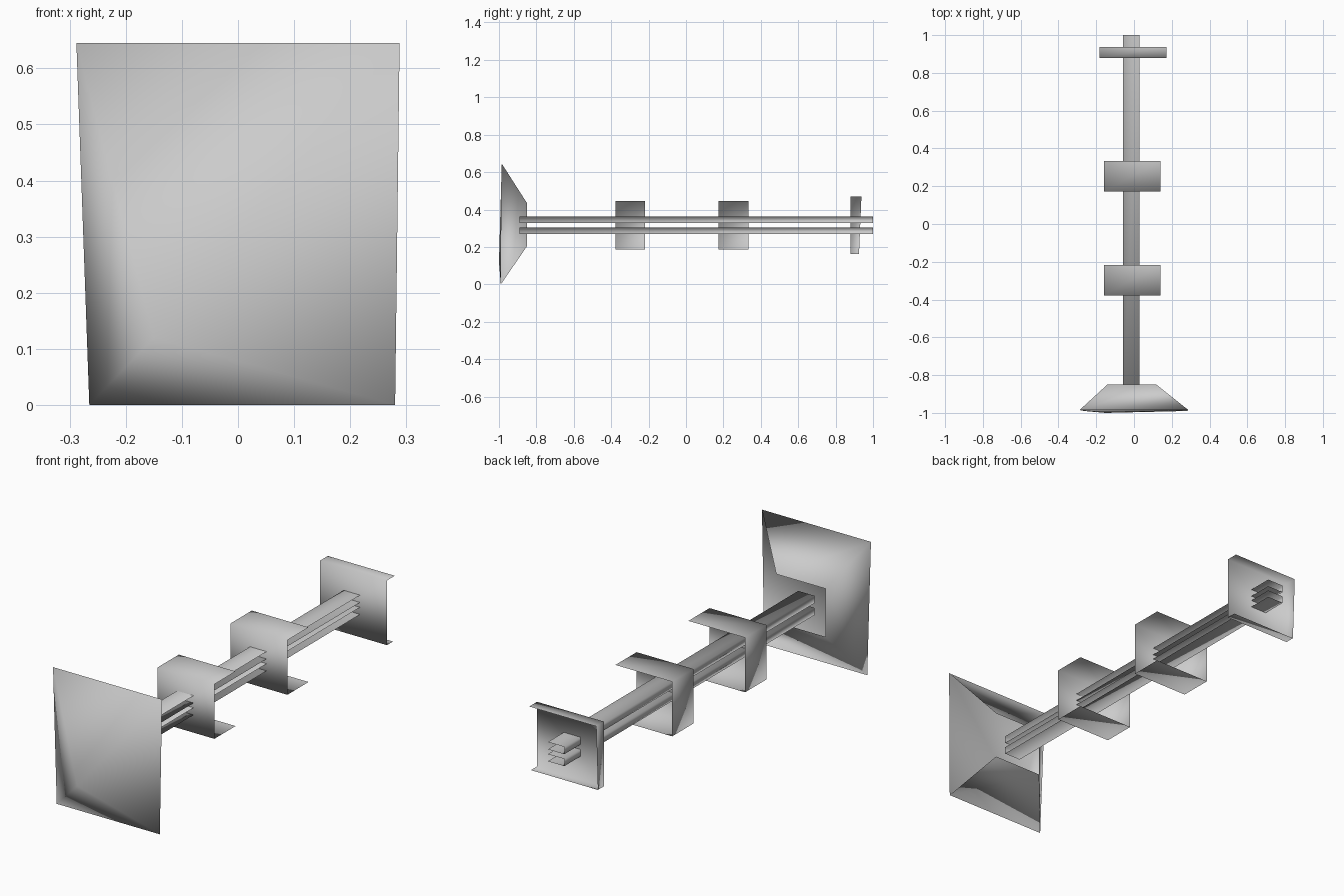
import bpy
import bmesh

if "Cube" in bpy.data.objects:
    bpy.data.objects.remove(bpy.data.objects["Cube"])


def open_box(name, front, back, bulge=None):
    """Thin shell with front, left, top and bottom faces; right and back stay open.
    front/back: (y_low, y_high, x_low_left, x_low_right, x_high_left, x_high_right, z_low, z_high)."""
    bm = bmesh.new()
    rings = []
    for y0, y1, a, b, c, d, z0, z1 in (front, back):
        corners = ((a, y0, z0), (b, y0, z0), (d, y1, z1), (c, y1, z1))
        rings.append([bm.verts.new(p) for p in corners])
    f, k = rings
    face = bm.faces.new(f)                               # front
    bm.faces.new((f[0], f[3], k[3], k[0]))               # left
    bm.faces.new((f[3], f[2], k[2], k[3]))               # top
    bm.faces.new((f[1], f[0], k[0], k[1]))               # bottom
    if bulge:
        bmesh.ops.poke(bm, faces=[face])[
            "verts"][0].co = bulge
    for p in bm.faces:
        p.smooth = True
    mesh = bpy.data.meshes.new(name)
    bm.to_mesh(mesh)
    bm.free()
    obj = bpy.data.objects.new(name, mesh)
    bpy.context.collection.objects.link(obj)
    return obj


def section(y, x0, x1, z0, z1):
    return (y, y, x0, x1, x0, x1, z0, z1)


# Flared front plate with a slight bulge
open_box("front_plate",
         (-0.99, -0.985, -0.265, 0.28, -0.288, 0.288, 0.0, 0.645),
         section(-0.85, -0.141, 0.118, 0.204, 0.434),
         bulge=(-0.15, -1.0, 0.12))

# Two long parallel rails
for label, z0, z1 in (("lower", 0.27, 0.304), ("upper", 0.327, 0.362)):
    open_box(label + "_rail",
             section(-0.89, -0.057, 0.03, z0, z1),
             section(1.0, -0.057, 0.03, z0, z1))

# Two middle brackets
for label, y in (("front", -0.378), ("rear", 0.173)):
    open_box(label + "_bracket",
             section(y, -0.16, 0.14, 0.185, 0.446),
             section(y + 0.16, -0.16, 0.14, 0.185, 0.446))

# Thin end plate, slightly shallower at the bottom
open_box("end_plate",
         section(0.879, -0.182, 0.172, 0.161, 0.47),
         (0.925, 0.938, -0.182, 0.172, -0.182, 0.172, 0.161, 0.47))
